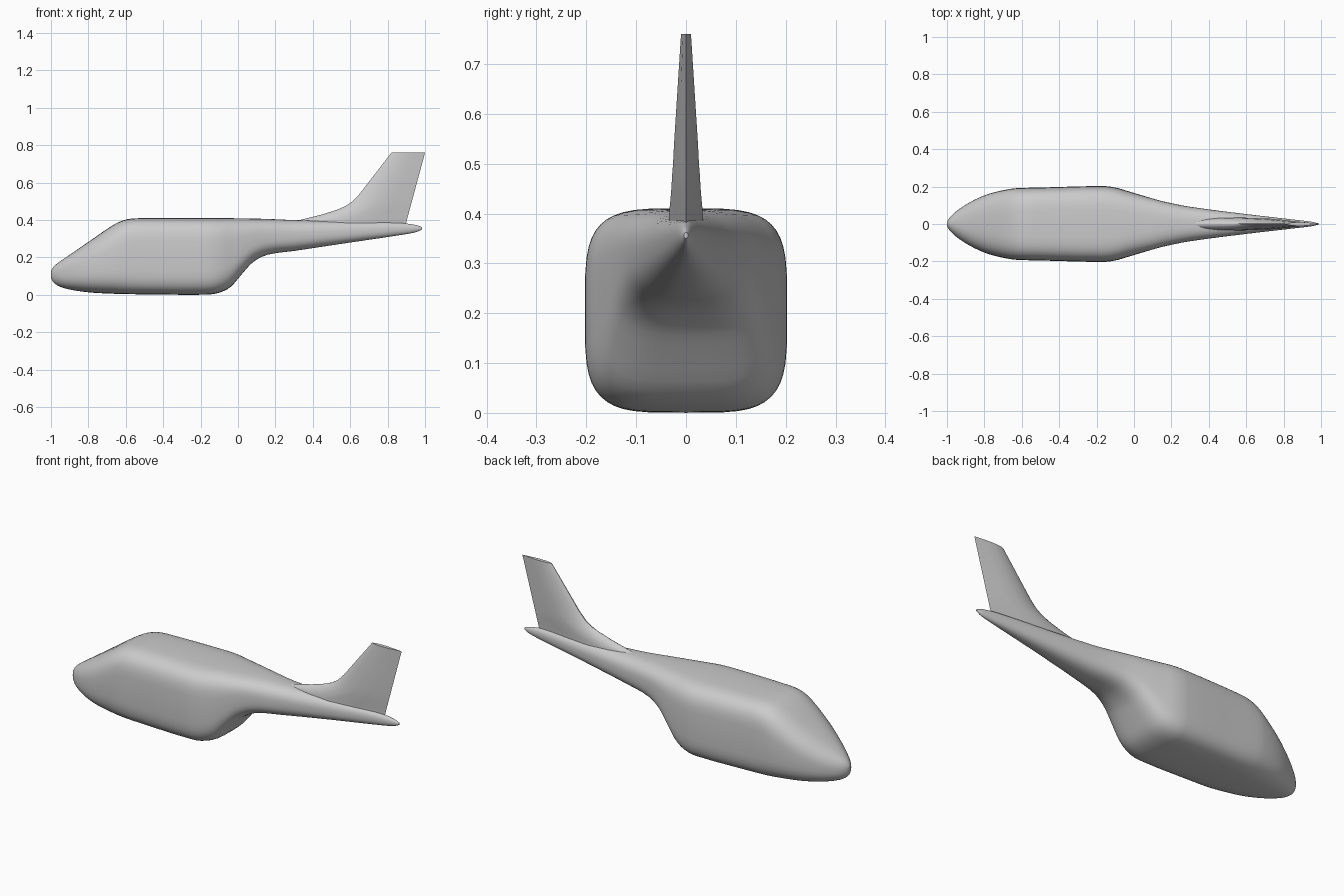
import bpy
import bmesh
from math import sin, cos, pi, copysign

if "Cube" in bpy.data.objects:
    bpy.data.objects.remove(bpy.data.objects["Cube"], do_unlink=True)

# One plain grey for the whole airframe
grey = bpy.data.materials.new("light_grey")
grey.use_nodes = True
colour = (0.6, 0.6, 0.6, 1)
grey.diffuse_color = colour
grey.node_tree.nodes["Principled BSDF"].inputs["Base Color"].default_value = colour


def loft(name, rings, angle):
    """Skin a row of equal rings, close both ends and shade it."""
    bm = bmesh.new()
    rows = [[bm.verts.new(p) for p in ring] for ring in rings]
    count = len(rows[0])
    for a, b in zip(rows, rows[1:]):
        for i in range(count):
            j = (i + 1) % count
            bm.faces.new((a[i], a[j], b[j], b[i]))
    bm.faces.new(rows[0])
    bm.faces.new(rows[-1])
    bmesh.ops.recalc_face_normals(bm, faces=bm.faces)
    mesh = bpy.data.meshes.new(name)
    bm.to_mesh(mesh)
    bm.free()
    mesh.materials.append(grey)
    obj = bpy.data.objects.new(name, mesh)
    bpy.context.collection.objects.link(obj)
    bpy.ops.object.select_all(action='DESELECT')
    obj.select_set(True)
    bpy.context.view_layer.objects.active = obj
    bpy.ops.object.shade_smooth_by_angle(angle=angle)
    return obj


def smooth_rows(rows, steps):
    """Add in-between stations with a gentle curve through every row."""
    out = []
    for k in range(len(rows) - 1):
        p, q, r, s = (rows[min(max(k + d, 0), len(rows) - 1)] for d in (-1, 0, 1, 2))
        for n in range(steps):
            t = n / steps
            h1, h2 = t**3 - 2 * t**2 + t, t**3 - t**2
            blend = t * t * (3 - 2 * t)
            row = []
            for i in range(len(q)):
                # Tangents follow the uneven spacing of the stations
                gap = r[0] - q[0]
                m1 = (r[i] - p[i]) / (r[0] - p[0]) * gap
                m2 = (s[i] - q[i]) / (s[0] - q[0]) * gap
                row.append(q[i] + (r[i] - q[i]) * blend + m1 * h1 + m2 * h2)
            out.append(row)
    return out + [rows[-1]]


def body_ring(x, low, high, half, power, segments=48):
    """Rounded box section across the fuselage."""
    low = max(low, 0)
    mid, tall = (low + high) / 2, (high - low) / 2
    ring = []
    for i in range(segments):
        c, s = cos(2 * pi * i / segments), sin(2 * pi * i / segments)
        ring.append((x, half * copysign(abs(c) ** (2 / power), c),
                     mid + tall * copysign(abs(s) ** (2 / power), s)))
    return ring


# Fuselage stations: x, underside, top, half width, squareness
stations = [
    (-1.0, .09, .13, .012, 2), (-.985, .065, .152, .035, 2.1),
    (-.95, .043, .18, .068, 2.3), (-.88, .025, .228, .115, 2.6),
    (-.78, .012, .297, .16, 3), (-.66, .006, .378, .188, 3.5),
    (-.59, .004, .405, .193, 3.9), (-.5, .003, .41, .195, 4.1),
    (-.17, .001, .41, .203, 4.1), (-.1, .012, .41, .195, 4),
    (-.04, .042, .41, .178, 3.8), (.02, .11, .409, .16, 3.5),
    (.08, .175, .408, .142, 3.2), (.16, .215, .406, .12, 2.9),
    (.3, .235, .4, .092, 2.6), (.6, .28, .393, .053, 2.4),
    (.85, .317, .386, .024, 2.2), (.95, .335, .374, .012, 2),
    (.985, .35, .362, .004, 2),
]
loft("fuselage", [body_ring(*row) for row in smooth_rows(stations, 3)], 0.7)


def fin_ring(z, lead, thick):
    """Thin pointed section of the tail fin at one height."""
    trail = .9 + (z - .39) * .27
    along = [0, .04, .12, .25, .45, .7]
    bulge = [.12, .4, .7, .95, 1, .6]
    side = [(lead + (trail - lead) * a, thick * b, z) for a, b in zip(along, bulge)]
    return side + [(trail, 0, z)] + [(x, -y, z) for x, y, _ in reversed(side)]


# Swept tail fin with a long fillet into the fuselage top
levels = [
    (.35, .30, .034), (.395, .31, .034), (.41, .37, .033), (.43, .45, .031),
    (.455, .53, .029), (.475, .575, .028), (.5, .612, .026),
    (.54, .65, .024), (.65, .735, .017), (.76, .82, .01),
]
loft("tail_fin", [fin_ring(*row) for row in levels], 0.6)
